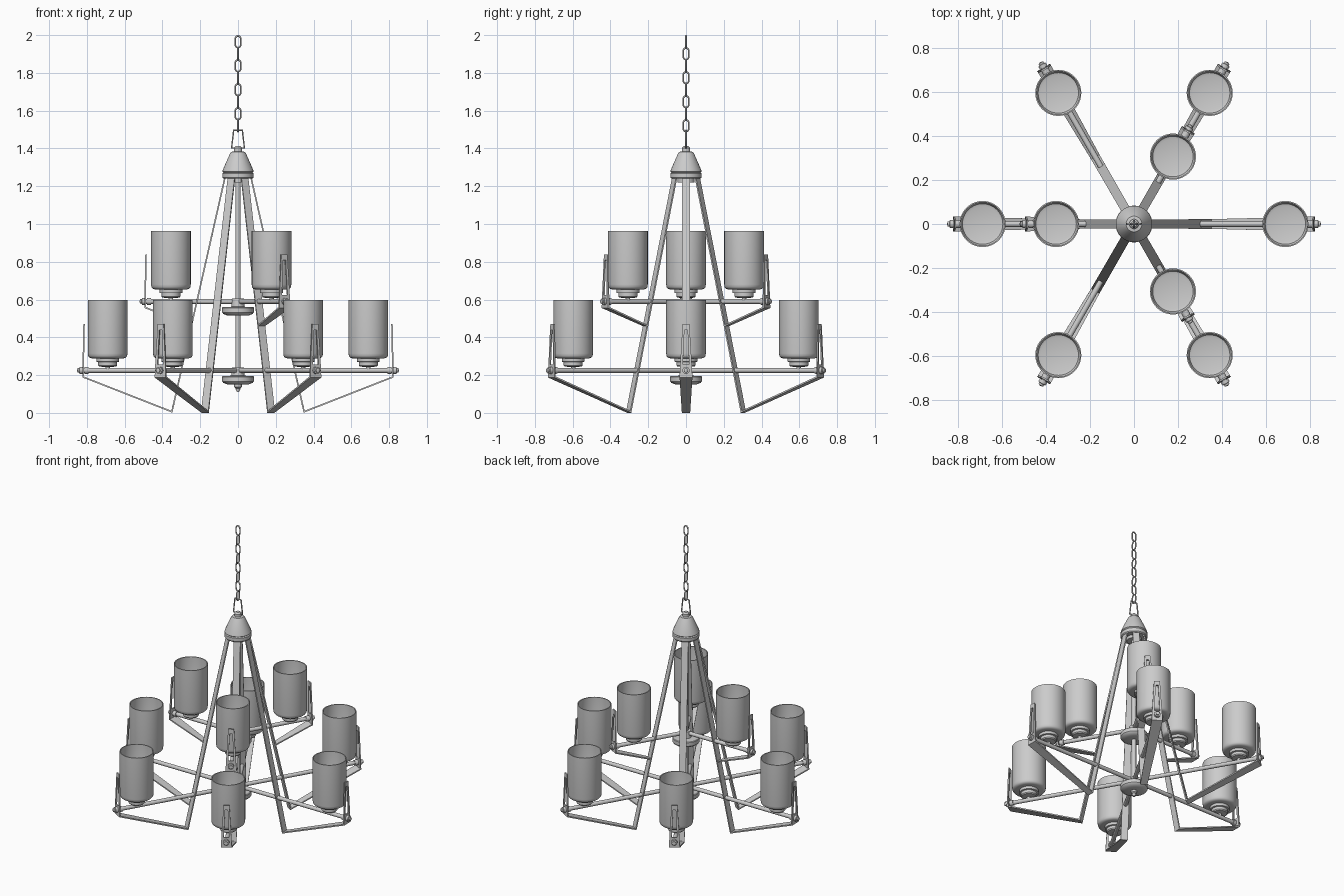
import bpy, bmesh
from math import sin, cos, pi, radians
from mathutils import Matrix, Vector

if "Cube" in bpy.data.objects:
    bpy.data.objects.remove(bpy.data.objects["Cube"])


def make(name, bm, angle=0, loc=(0, 0, 0), smooth=True):
    me = bpy.data.meshes.new(name)
    bmesh.ops.recalc_face_normals(bm, faces=bm.faces[:])
    bm.to_mesh(me)
    bm.free()
    ob = bpy.data.objects.new(name, me)
    bpy.context.collection.objects.link(ob)
    ob.location = loc
    ob.rotation_euler.z = angle
    if smooth:
        bpy.ops.object.select_all(action='DESELECT')
        ob.select_set(True)
        bpy.context.view_layer.objects.active = ob
        bpy.ops.object.shade_smooth_by_angle(angle=radians(35))
    return ob


def lathe(name, prof, n=32, axis='Z', **kw):
    # revolve (radius, height) points; axis X lays the turning along the arm
    bm = bmesh.new()
    rings = []
    for r, z in prof:
        if r == 0:
            rings.append([bm.verts.new((0, 0, z))] * n)
        else:
            rings.append([bm.verts.new((r * cos(2 * pi * i / n), r * sin(2 * pi * i / n), z))
                          for i in range(n)])
    for a, b in zip(rings, rings[1:]):
        for i in range(n):
            j = (i + 1) % n
            vs = list(dict.fromkeys([a[i], a[j], b[j], b[i]]))
            if len(vs) > 2:
                bm.faces.new(vs)
    if axis == 'X':
        bm.transform(Matrix.Rotation(pi / 2, 4, 'Y'))
    return make(name, bm, **kw)


def wire(name, pts, radius, angle=0, loc=(0, 0, 0)):
    # closed round wire through points in the xz plane
    cu = bpy.data.curves.new(name, 'CURVE')
    cu.dimensions = '3D'
    cu.bevel_depth = radius
    cu.bevel_resolution = 2
    sp = cu.splines.new('POLY')
    sp.points.add(len(pts) - 1)
    for p, (x, z) in zip(sp.points, pts):
        p.co = (x, 0, z, 1)
    sp.use_cyclic_u = True
    ob = bpy.data.objects.new(name, cu)
    ob.location = loc
    ob.rotation_euler.z = angle
    bpy.context.collection.objects.link(ob)


def strap(name, path, foot, angle):
    # flat bar along (r, z, half width), then a slotted upright rising from foot
    bm = bmesh.new()

    def row(r, z, *ys):
        return [bm.verts.new((r, y, z)) for y in ys]

    def bridge(a, b):
        for i in range(len(a) - 1):
            bm.faces.new((a[i], a[i + 1], b[i + 1], b[i]))

    r, z = foot
    rows = [row(pr, pz, -w, -w * .5, w * .5, w) for pr, pz, w in path]
    rows += [row(r - d, z + h, -w, -s, s, w) for d, h, w, s in
             ((0, 0, .034, .017), (.001, .065, .031, .017),
              (.004, .25, .020, .008), (.005, .28, .018, .008))]
    slot = len(rows) - 3
    for k, (a, b) in enumerate(zip(rows, rows[1:])):
        if k == slot:
            bridge(a[:2], b[:2])
            bridge(a[2:], b[2:])
        else:
            bridge(a, b)
    ob = make(name, bm, angle, smooth=False)
    m = ob.modifiers.new('thickness', 'SOLIDIFY')
    m.thickness = .008
    m.offset = 0
    m.use_even_offset = True


def light(tier, angle, r, z, end):
    d = Vector((cos(angle), sin(angle), 0))
    # arm tube with end knob
    lathe(tier + '_arm', [(0, 0), (.013, 0), (.013, end - .03), (.019, end - .03),
                          (.019, end - .014), (.012, end - .012), (.012, end - .004), (0, end)],
          16, 'X', angle=angle, loc=(0, 0, z))
    # clamp collar just inside the upright
    lathe(tier + '_collar', [(0, end - .062), (.018, end - .062), (.018, end - .04),
                             (0, end - .04)], 16, 'X', angle=angle, loc=(0, 0, z))
    p = d * r + Vector((0, 0, z))
    # stem and stepped socket cup
    lathe(tier + '_socket', [(0, -.004), (.012, -.004), (.012, .018), (.045, .020), (.050, .026),
                             (.050, .044), (.060, .046), (.060, .068), (0, .068)], loc=p)
    # open glass shade with rounded base
    lathe(tier + '_shade', [(0, .064), (.085, .064), (.097, .068), (.103, .076), (.105, .09),
                            (.105, .373), (.099, .373), (.099, .09), (.092, .074),
                            (.08, .070), (0, .070)], 40, loc=p)


for i in range(6):
    a = i * pi / 3
    strap('lower_strap', [(.066, 1.26, .021), (.35, .006, .022)], (.82, .19), a)
    light('lower', a, .69, .225, .853)
    if i in (1, 3, 5):
        strap('upper_strap', [(.247, .462, .020)], (.492, .558), a)
        light('upper', a, .355, .59, .522)

# central rod, hubs and bottom finial
lathe('center_rod', [(0, .14), (.014, .14), (.014, 1.26), (0, 1.26)], 20)
for z in (.225, .59):
    lathe('hub', [(0, -.075), (.055, -.075), (.078, -.066), (.084, -.058), (.084, -.034),
                  (.080, -.030), (.035, -.028), (.032, .016), (0, .016)], loc=(0, 0, z))
lathe('bottom_finial', [(0, .11), (.008, .114), (.012, .125), (.012, .13), (.02, .136),
                        (.02, .152), (0, .152)], 20)

# conical canopy holding the straps
lathe('top_cone', [(0, 1.24), (.078, 1.24), (.083, 1.246), (.083, 1.268), (.076, 1.272),
                   (.083, 1.278), (.080, 1.288), (.043, 1.372), (.036, 1.382), (.022, 1.384),
                   (.022, 1.402), (.012, 1.412), (0, 1.412)])
lathe('strap_clamp', [(0, 1.22), (.045, 1.22), (.045, 1.242), (0, 1.242)])

# hanging loop and chain
wire('hanging_loop', [(-.034, 1.402), (.034, 1.402), (.023, 1.497), (-.023, 1.497)], .005)
link = [(.015 * cos(t), .018 * sin(t) + (.013 if s == 0 else -.013))
        for s in (0, 1) for t in [s * pi + k * pi / 8 for k in range(9)]]
for k in range(8):
    wire('chain_link', link, .0045, pi / 2 * ((k + 1) % 2), (0, 0, 1.52 + k * .0635))
